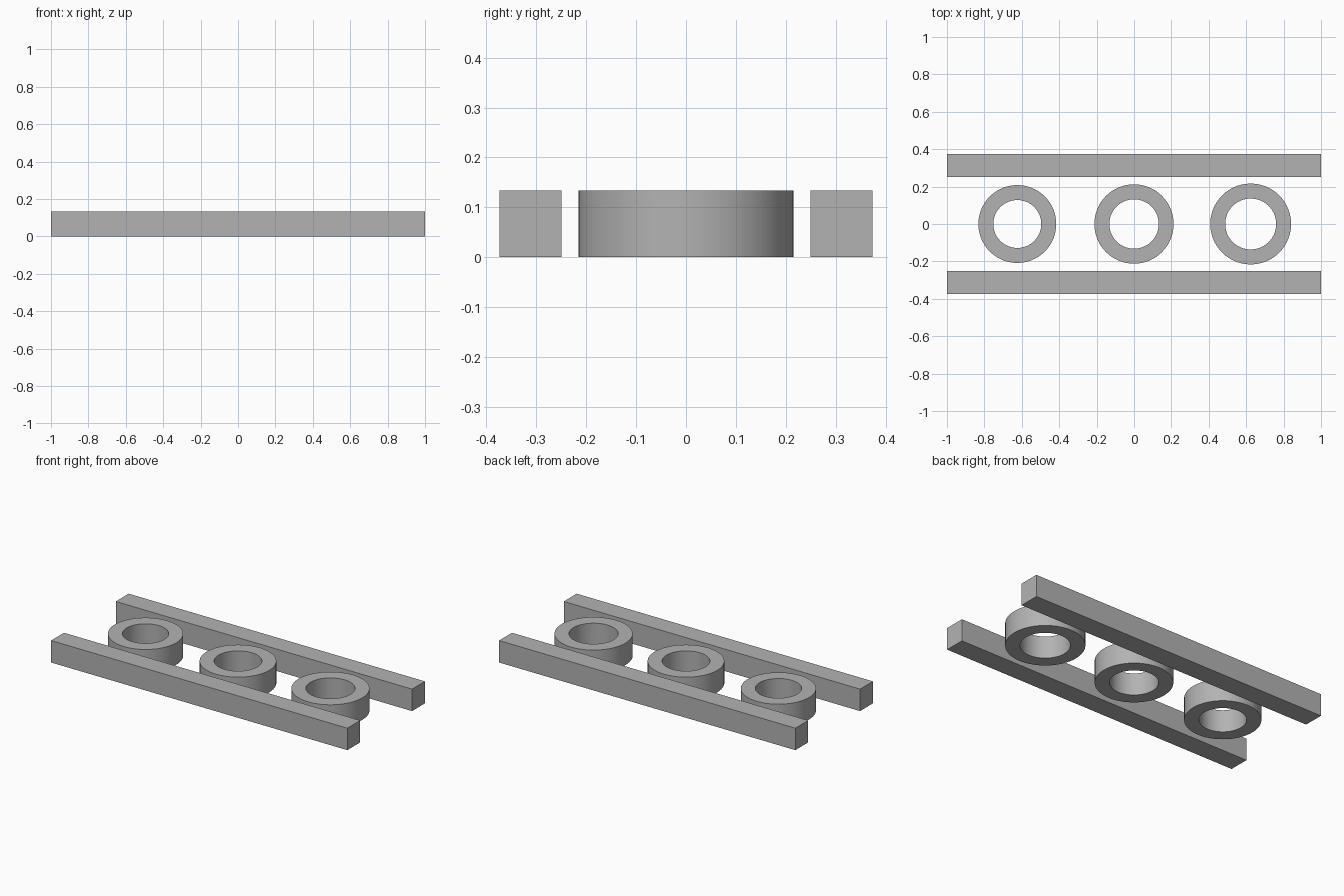
import bpy, bmesh, math

if "Cube" in bpy.data.objects:
    bpy.data.objects.remove(bpy.data.objects["Cube"])

HEIGHT = 0.134
grey = bpy.data.materials.new("grey")
grey.diffuse_color = (0.45, 0.45, 0.45, 1)
grey.use_nodes = True
grey.node_tree.nodes["Principled BSDF"].inputs["Base Color"].default_value = grey.diffuse_color


def add_object(name, bm):
    bmesh.ops.recalc_face_normals(bm, faces=bm.faces)
    mesh = bpy.data.meshes.new(name)
    bm.to_mesh(mesh)
    bm.free()
    mesh.materials.append(grey)
    obj = bpy.data.objects.new(name, mesh)
    bpy.context.collection.objects.link(obj)
    return obj


def rail(name, y):
    bm = bmesh.new()
    bmesh.ops.create_cube(bm, size=1)
    bmesh.ops.scale(bm, vec=(2, 0.124, HEIGHT), verts=bm.verts)
    bmesh.ops.translate(bm, vec=(0, y, HEIGHT / 2), verts=bm.verts)
    add_object(name, bm)


def ring(name, x, outer, inner, sides=96):
    # Rectangular wall section swept around the ring axis
    bm = bmesh.new()
    section = [(inner, 0), (outer, 0), (outer, HEIGHT), (inner, HEIGHT)]
    loops = []
    for i in range(sides):
        a = 2 * math.pi * i / sides
        loops.append([bm.verts.new((x + r * math.cos(a), r * math.sin(a), z))
                      for r, z in section])
    for i in range(sides):
        p, q = loops[i], loops[(i + 1) % sides]
        for j in range(4):
            k = (j + 1) % 4
            bm.faces.new((p[j], q[j], q[k], p[k]))
    obj = add_object(name, bm)
    bpy.ops.object.select_all(action='DESELECT')
    obj.select_set(True)
    bpy.context.view_layer.objects.active = obj
    bpy.ops.object.shade_smooth_by_angle(angle=math.radians(30))


# Two long parallel rails
rail("front_rail", -0.312)
rail("back_rail", 0.312)

# Three rings between the rails, slightly larger towards the right
ring("left_ring", -0.624, 0.208, 0.128)
ring("middle_ring", 0, 0.212, 0.132)
ring("right_ring", 0.624, 0.216, 0.136)
